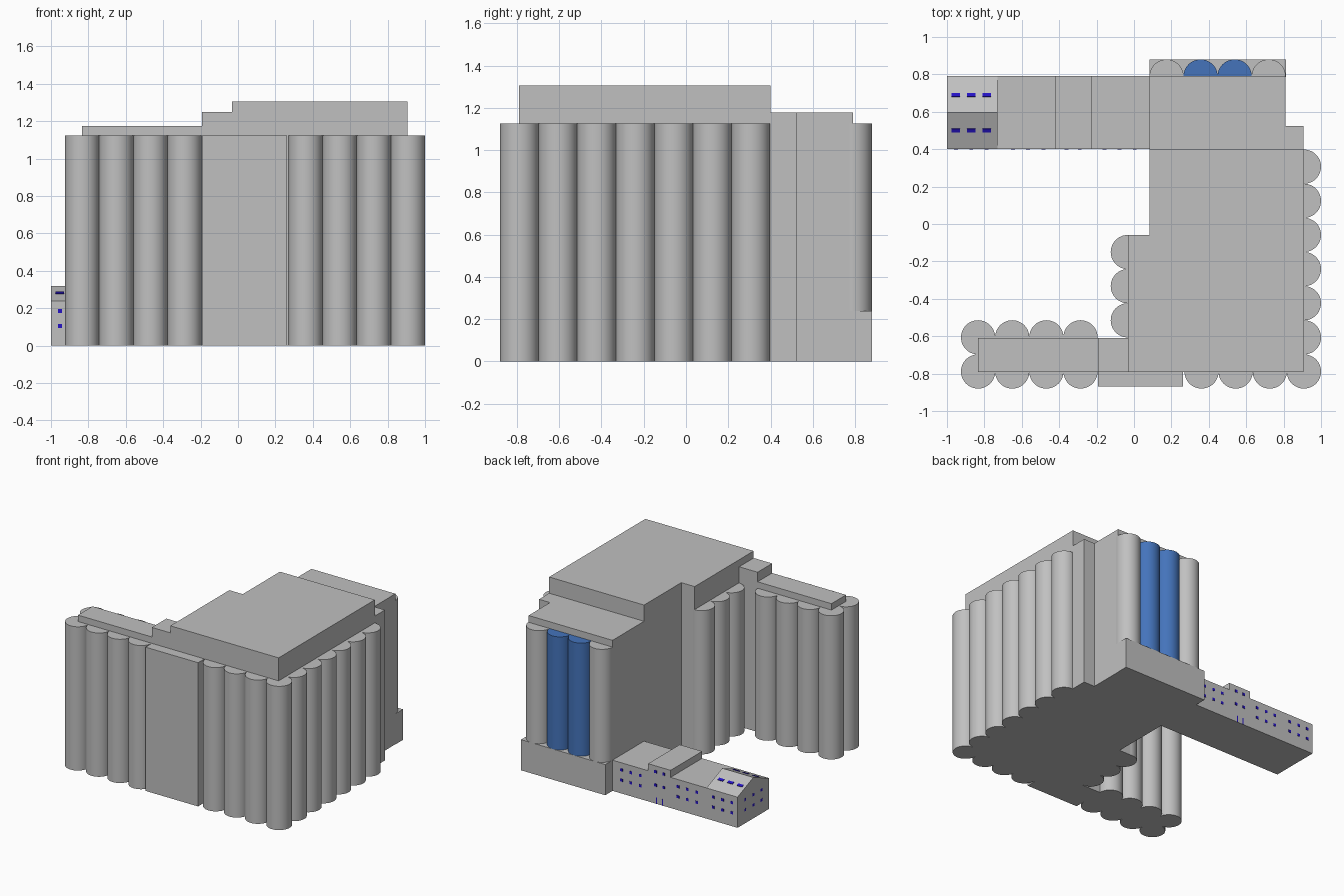
import bpy, bmesh, math
from mathutils import Matrix, Vector

if "Cube" in bpy.data.objects:
    bpy.data.objects.remove(bpy.data.objects["Cube"])


def material(name, rgb):
    m = bpy.data.materials.new(name)
    m.diffuse_color = (*rgb, 1)
    m.use_nodes = True
    m.node_tree.nodes["Principled BSDF"].inputs["Base Color"].default_value = m.diffuse_color
    return m


GREY = material("concrete grey", (0.53, 0.53, 0.53))
BLUE = material("painted blue", (0.058, 0.174, 0.50))
PANE = material("window blue", (0.018, 0.006, 0.56))

R = 0.0915      # silo radius
TOP = 1.125     # silo height
EAVE = 0.24     # office wing eaves
RIDGE = 0.32    # office wing ridge
Y0, Y1 = 0.40, 0.79   # office wing depth


def finish(name, bm, mat):
    bmesh.ops.recalc_face_normals(bm, faces=bm.faces)
    me = bpy.data.meshes.new(name)
    bm.to_mesh(me)
    bm.free()
    me.materials.append(mat)
    ob = bpy.data.objects.new(name, me)
    bpy.context.collection.objects.link(ob)
    return ob


def prism(name, pts, z0, z1, mat=GREY):
    """Extrude a footprint between two heights."""
    bm = bmesh.new()
    face = bm.faces.new([bm.verts.new((x, y, z0)) for x, y in pts])
    ext = bmesh.ops.extrude_face_region(bm, geom=[face])
    verts = [v for v in ext["geom"] if isinstance(v, bmesh.types.BMVert)]
    bmesh.ops.translate(bm, verts=verts, vec=(0, 0, z1 - z0))
    return finish(name, bm, mat)


def box(name, x0, x1, y0, y1, z0, z1, mat=GREY):
    return prism(name, [(x0, y0), (x1, y0), (x1, y1), (x0, y1)], z0, z1, mat)


def silo(name, x, y, z0=0.0, mat=GREY):
    bm = bmesh.new()
    bmesh.ops.create_cone(bm, cap_ends=True, segments=48, radius1=R, radius2=R,
                          depth=TOP - z0,
                          matrix=Matrix.Translation((x, y, (TOP + z0) / 2)))
    for f in bm.faces:
        f.smooth = abs(f.normal.z) < 0.5
    for e in bm.edges:
        e.smooth = all(f.smooth for f in e.link_faces)
    return finish(name, bm, mat)


def plates(name, items):
    """Thin plates: (centre, size, tilt about x)."""
    bm = bmesh.new()
    for c, s, tilt in items:
        mat = (Matrix.Translation(c) @ Matrix.Rotation(tilt, 4, 'X')
               @ Matrix.Diagonal((*s, 1)))
        bmesh.ops.create_cube(bm, size=1, matrix=mat)
    return finish(name, bm, PANE)


# --- silos ---------------------------------------------------------------
STEP = 0.1825
XR = 1 - R
YF = -0.88 + R
for i in range(4):
    xl = -0.925 + R + i * STEP
    silo(f"left_front_silo_{i}", xl, YF)
    silo(f"left_rear_silo_{i}", xl, YF + STEP)
    silo(f"front_silo_{i}", XR - i * STEP, YF)
    # raised silos on the back, the middle two painted blue
    silo(f"back_silo_{i}", 0.174 + i * 0.182, 0.88 - R, EAVE,
         BLUE if i in (1, 2) else GREY)
for i in range(1, 7):
    silo(f"right_silo_{i}", XR, YF + i * STEP)
for i in range(3):
    silo(f"inner_silo_{i}", -0.033, -0.515 + i * STEP)

# --- tower blocks ----------------------------------------------------------
prism("main_tower", [(-0.033, -0.79), (0.905, -0.79), (0.905, 0.40),
                     (0.083, 0.40), (0.083, -0.06), (-0.033, -0.06)], 0, 1.305)
prism("back_tower", [(0.083, 0.40), (0.905, 0.40), (0.905, 0.525),
                     (0.81, 0.525), (0.81, Y1), (0.083, Y1)], 0, 1.178)
box("back_base", 0.083, 0.812, Y1, 0.88, 0, EAVE)
box("front_block", -0.193, 0.262, -0.868, -0.61, 0, TOP)
box("stair_head", -0.193, -0.033, -0.79, -0.61, TOP, 1.25)
box("left_silo_core", -0.833, -0.193, -0.79, -0.61, 0, TOP)
box("left_conveyor_gallery", -0.833, -0.193, -0.79, -0.61, TOP, 1.175)

# --- office wing -------------------------------------------------------------
box("office_wing", -1, 0.083, Y0, Y1, 0, EAVE)
box("office_roof_box", -0.42, -0.225, Y0, Y1, EAVE, 0.295)

# gabled roof at the far end
YM = (Y0 + Y1) / 2
bm = bmesh.new()
ends = [[bm.verts.new((x, y, z)) for y, z in ((Y0, EAVE), (Y1, EAVE), (YM, RIDGE))]
        for x in (-1, -0.73)]
bm.faces.new(ends[0])
bm.faces.new(ends[1])
for a in range(3):
    b = (a + 1) % 3
    bm.faces.new((ends[0][a], ends[0][b], ends[1][b], ends[1][a]))
finish("office_gable_roof", bm, GREY)

# --- windows -------------------------------------------------------------------
W = 0.021
groups = (-0.87, -0.566, -0.077)
for side, y in (("front", Y0), ("back", Y1)):
    items = [(Vector((g + d, y, z)), (W, 0.005, W), 0)
             for g in groups for d in (-0.081, 0, 0.081) for z in (0.105, 0.185)]
    items += [(Vector((x, y, z)), (W, 0.005, W), 0)
              for x in (-0.36, -0.29) for z in (0.145, 0.25)]
    plates(f"{side}_windows", items)

plates("end_windows", [(Vector((-0.999, YM + d, z)), (0.004, W, W), 0)
                       for d in (-0.1, 0, 0.1) for z in (0.105, 0.185)])

# roof lights on both slopes
slope = math.atan2(RIDGE - EAVE, YM - Y0)
items = []
for s in (-1, 1):
    d = 0.095
    z = RIDGE - d * math.tan(slope)
    items += [(Vector((x, YM + s * d, z)), (0.045, 0.022, 0.008), -s * slope)
              for x in (-0.953, -0.87, -0.787)]
plates("roof_lights", items)

# door frame on the back wall
plates("door_frame", [(Vector((x, Y1, 0.025)), (0.008, 0.005, 0.05), 0)
                      for x in (-0.352, -0.3)])
